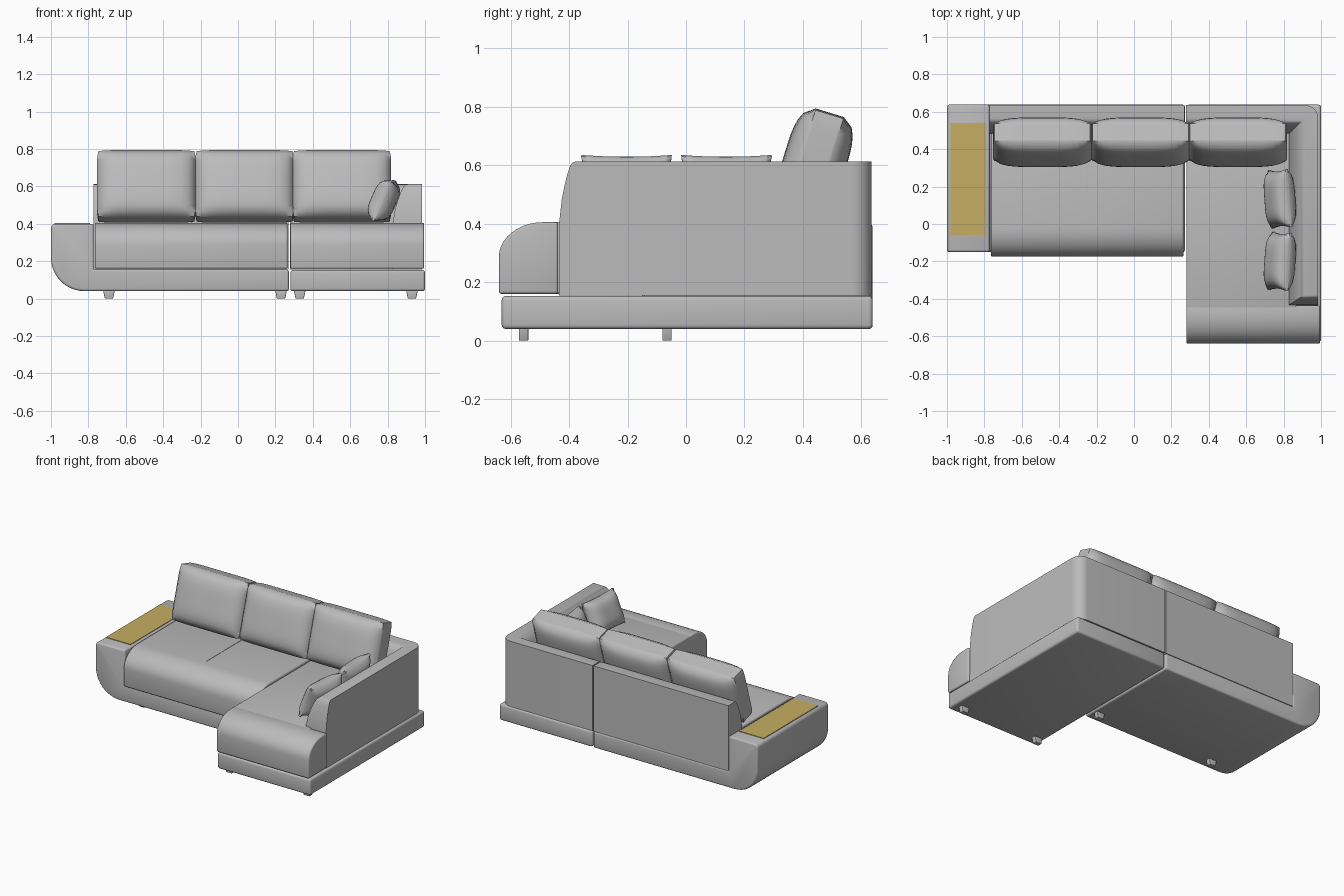
import bpy, bmesh
from math import sin, cos, pi, radians
from mathutils import Vector

cube = bpy.data.objects.get("Cube")
if cube:
    bpy.data.objects.remove(cube, do_unlink=True)


def material(name, rgb):
    m = bpy.data.materials.new(name)
    m.use_nodes = True
    m.diffuse_color = (*rgb, 1)
    m.node_tree.nodes["Principled BSDF"].inputs["Base Color"].default_value = (*rgb, 1)
    return m


FABRIC = material("grey fabric", (0.5, 0.5, 0.5))
GOLD = material("gold tray", (0.56, 0.42, 0.12))


def finish(name, bm, mat=FABRIC, bevel=0.0, angle=40):
    """Round the hard edges, then turn the bmesh into a smooth shaded object."""
    bmesh.ops.recalc_face_normals(bm, faces=bm.faces[:])
    if bevel:
        hard = [e for e in bm.edges if e.calc_face_angle(0) > radians(35)]
        bmesh.ops.bevel(bm, geom=hard, offset=bevel, segments=3, profile=0.5,
                        affect='EDGES', clamp_overlap=True)
    mesh = bpy.data.meshes.new(name)
    bm.to_mesh(mesh)
    bm.free()
    mesh.materials.append(mat)
    obj = bpy.data.objects.new(name, mesh)
    bpy.context.collection.objects.link(obj)
    bpy.ops.object.select_all(action='DESELECT')
    obj.select_set(True)
    bpy.context.view_layer.objects.active = obj
    bpy.ops.object.shade_smooth_by_angle(angle=radians(angle))
    return obj


def loft(name, rings, mat=FABRIC, bevel=0.0):
    """Skin a stack of matching rings and cap both ends."""
    bm = bmesh.new()
    rows = [[bm.verts.new(p) for p in ring] for ring in rings]
    n = len(rows[0])
    for a, b in zip(rows, rows[1:]):
        for i in range(n):
            j = (i + 1) % n
            bm.faces.new((a[i], a[j], b[j], b[i]))
    bm.faces.new(rows[0])
    bm.faces.new(rows[-1])
    return finish(name, bm, mat, bevel)


def box(name, x, y, z, mat=FABRIC, bevel=0.0):
    ring = [(x[0], y[0]), (x[1], y[0]), (x[1], y[1]), (x[0], y[1])]
    return loft(name, [[(*p, h) for p in ring] for h in z], mat, bevel)


def arc(cx, cy, rx, ry, start, end, n=10):
    angles = [radians(start + (end - start) * i / n) for i in range(n + 1)]
    return [(cx + rx * cos(a), cy + ry * sin(a)) for a in angles]


def seat(name, x0, x1, front, back):
    """Seat block with a softly rolled front edge."""
    profile = arc(front + 0.15, 0.285, 0.15, 0.12, 180, 90)
    profile += [(back, 0.405), (back, 0.16), (front, 0.16)]
    loft(name, [[(x, y, z) for y, z in profile] for x in (x0, x1)], bevel=0.01)


def pillow(name, size, edge, loc, rot, pinch=0.0, rounding=0.0):
    """Stuffed cushion: wide faces bulge, rim keeps the edge thickness."""
    w, h, t = (s / 2 for s in size)
    bm = bmesh.new()
    bmesh.ops.create_cube(bm, size=2)
    bmesh.ops.subdivide_edges(bm, edges=bm.edges[:], cuts=13, use_grid_fill=True)
    for v in bm.verts:
        u, d, q = v.co
        bulge = max(0, (1 - u ** 4) * (1 - q ** 4)) ** 0.6
        v.co = (u * w * (1 - pinch * (1 - q * q) - rounding * q ** 8),
                d * (edge / 2 + (t - edge / 2) * bulge),
                q * h * (1 - pinch * (1 - u * u) - rounding * u ** 8))
    obj = finish(name, bm, angle=50)
    obj.location = loc
    obj.rotation_euler = [radians(a) for a in rot]


# Sofa base and low arm in one J-shaped shell
shell = arc(-0.975, 0.375, 0.025, 0.025, 90, 180, 4)
shell += arc(-0.82, 0.22, 0.18, 0.18, 180, 270)
shell += [(0.272, 0.04), (0.272, 0.155), (-0.772, 0.155), (-0.772, 0.4)]
loft("sofa_base_and_arm", [[(x, y, z) for x, z in shell] for y in (-0.15, 0.638)], bevel=0.012)
box("arm_tray", (-0.98, -0.79), (-0.06, 0.54), (0.396, 0.404), GOLD)

# Chaise base
box("chaise_base", (0.28, 1.0), (-0.63, 0.638), (0.04, 0.153), bevel=0.014)

# Seats: the chaise widens in front of the side back
seat("sofa_seat", -0.765, 0.265, -0.175, 0.56)
seat("chaise_seat_front", 0.28, 0.995, -0.64, -0.437)
box("chaise_seat_rear", (0.28, 0.87), (-0.46, 0.56), (0.16, 0.405), bevel=0.01)
box("seat_seam", (-0.251, -0.247), (0, 0.4), (0.4, 0.407))

# Backrests: height and how far the inner face has leaned back
LEAN = [(0.155, 0), (0.42, 0.005), (0.48, 0.015), (0.53, 0.03),
        (0.57, 0.045), (0.598, 0.06), (0.609, 0.072), (0.612, 0.085)]


def sofa_back_ring(z, s):
    return [(x, y, z) for x, y in
            [(-0.772, 0.48 + s), (0.27, 0.48 + s), (0.27, 0.635), (-0.772, 0.635)]]


def corner_back_ring(z, s):
    pts = [(0.279, 0.48 + s), (0.825 + s, 0.48 + s), (0.825 + s, -0.435 + s * 0.65),
           (0.985, -0.435 + s * 0.65)]
    pts += arc(0.915, 0.565, 0.07, 0.07, 0, 90, 8) + [(0.279, 0.635)]
    return [(x, y, z) for x, y in pts]


loft("sofa_back", [sofa_back_ring(*l) for l in LEAN])
loft("corner_back", [corner_back_ring(*l) for l in LEAN])

# Back cushions
for i, x in enumerate((-0.49, 0.035, 0.555)):
    pillow(f"back_cushion_{i + 1}", (0.528, 0.375, 0.215), 0.1, (x, 0.437, 0.6),
           (-17, 0, 0), rounding=0.03)

# Throw pillows against the side back
for name, y, turn in (("rear", 0.135, -86), ("front", -0.2, -94)):
    pillow(f"{name}_throw_pillow", (0.31, 0.235, 0.13), 0.014, (0.78, y, 0.525),
           (-24, 0, turn), pinch=0.06)

# Tapered feet
for i, (x, y) in enumerate(((-0.69, -0.065), (0.23, -0.065), (0.33, -0.555), (0.93, -0.555))):
    rings = [[(x + r * a, y + 0.016 * b, z) for a, b in ((-1, -1), (1, -1), (1, 1), (-1, 1))]
             for z, r in ((0, 0.022), (0.042, 0.031))]
    loft(f"foot_{i + 1}", rings, bevel=0.003)
